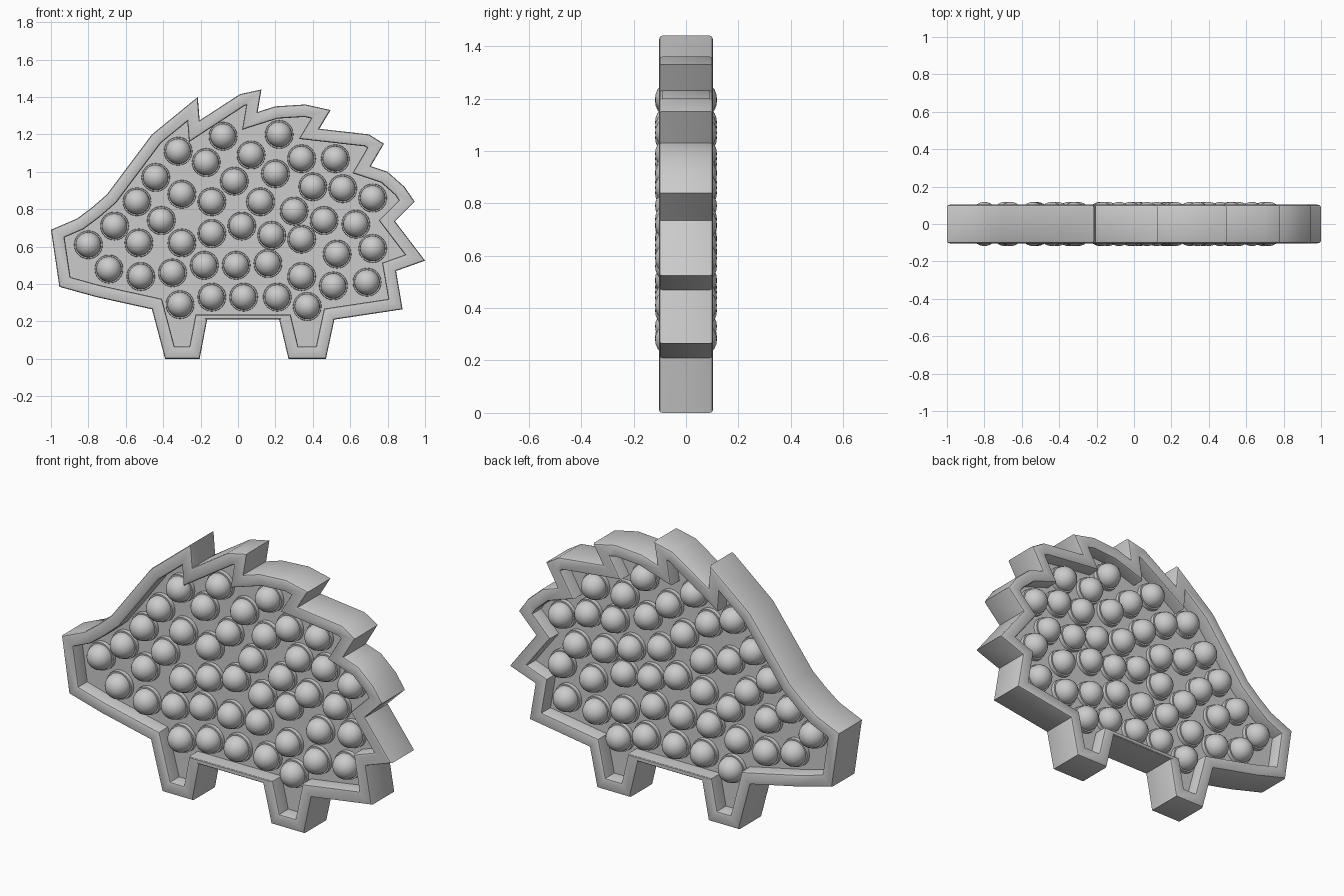
import bpy
import bmesh
import math
from mathutils import Matrix, Vector

cube = bpy.data.objects.get("Cube")
if cube:
    bpy.data.objects.remove(cube, do_unlink=True)

# Single matte grey
grey = bpy.data.materials.new("plain_grey")
grey.use_nodes = True
colour = (0.6, 0.6, 0.6, 1)
grey.diffuse_color = colour
grey.node_tree.nodes["Principled BSDF"].inputs["Base Color"].default_value = colour

# Silhouette in hundredths, clockwise seen from the front
SNOUT_AND_BACK = [(-100, 69), (-86, 75), (-78, 81), (-70, 88), (-46, 120)]
SPINES = [(-21.5, 140), (-20.5, 127.5), (1, 141.5), (12.5, 144), (10.5, 132),
          (20, 135), (36, 136), (49.5, 133), (43.5, 123), (70, 120), (78, 115),
          (71, 103), (80, 100), (89, 92), (94.5, 84), (84, 73.5), (100, 52.5),
          (84.5, 47), (88, 26.5)]
BACK_LEG = [(51.5, 21), (47, 0), (27, 0), (22, 21)]
FRONT_LEG = [(-16.5, 21), (-20.5, 0), (-39, 0), (-46, 26.5)]
JAW = [(-75.5, 33), (-95.5, 38.5)]
OUTLINE = [Vector(p) / 100 for p in
           SNOUT_AND_BACK + SPINES + BACK_LEG + FRONT_LEG + JAW]
BELLY_EDGE = len(SNOUT_AND_BACK + SPINES + BACK_LEG) - 1

# Bubble centres in hundredths
BUBBLES = [(-80, 61), (-66, 71), (-54, 84), (-44, 97), (-32, 111), (-8, 119),
           (22, 120), (-17, 105), (7, 109), (34, 107), (52, 107), (-30, 88),
           (-2, 95), (20, 99), (40, 92), (56, 91), (72, 86), (-41, 74),
           (-14, 84), (12, 84), (30, 79), (46, 74), (63, 72), (-53, 62),
           (-30, 62), (-14, 67), (2, 71), (18, 66), (34, 64), (53, 56),
           (72, 59), (-69, 48), (-52, 44), (-35, 46), (-18, 50), (-1, 50),
           (16, 51), (34, 44), (51, 39), (69, 41), (-31, 29), (-14, 33),
           (3, 33), (21, 33), (37, 28)]

HALF = 0.103      # half thickness of the rim
RIM = 0.066       # rim width
ROUND = 0.012     # rounding of the rim edges
FLOOR = 0.025     # half thickness of the inner panel


def make_object(name, mesh):
    obj = bpy.data.objects.new(name, mesh)
    bpy.context.collection.objects.link(obj)
    return obj


def finish(bm, name):
    """Turn a bmesh into a smooth shaded grey object with sharp corners."""
    bmesh.ops.recalc_face_normals(bm, faces=bm.faces)
    limit = math.radians(32)
    for face in bm.faces:
        face.smooth = True
    for edge in bm.edges:
        edge.smooth = edge.calc_face_angle(0) < limit
    mesh = bpy.data.meshes.new(name)
    bm.to_mesh(mesh)
    bm.free()
    mesh.materials.append(grey)
    return make_object(name, mesh)


def inset(points, distance):
    """Mitred inset of the outline; the rim is slimmer along the belly."""
    count = len(points)
    normals, offsets = [], []
    for i, p in enumerate(points):
        along = (points[(i + 1) % count] - p).normalized()
        normal = Vector((along.y, -along.x))
        width = distance * (0.4 if i == BELLY_EDGE else 1)
        normals.append(normal)
        offsets.append(normal.dot(p) + width)
    result = []
    for i in range(count):
        a, b = normals[i - 1], normals[i]
        det = a.x * b.y - a.y * b.x
        x = (offsets[i - 1] * b.y - offsets[i] * a.y) / det
        z = (a.x * offsets[i] - b.x * offsets[i - 1]) / det
        result.append((x, z))
    return result


# Rim cross-section from the outer wall to the floor, as (inset, height)
soft = ROUND * (1 - math.sqrt(0.5))
section = [(0, HALF - ROUND), (soft, HALF - soft), (ROUND, HALF),
           (RIM - ROUND, HALF), (RIM - soft, HALF - soft),
           (RIM, HALF - ROUND), (RIM, FLOOR)]

# Body: rim and recessed panel, mirrored front to back
bm = bmesh.new()
rings = [(d, -h) for d, h in reversed(section)] + section
loops = [[bm.verts.new((x, y, z)) for x, z in inset(OUTLINE, d)]
         for d, y in rings]
for low, high in zip(loops, loops[1:]):
    for i in range(len(low)):
        bm.faces.new((low[i - 1], low[i], high[i], high[i - 1]))
bm.faces.new(loops[0])
bm.faces.new(loops[-1])
finish(bm, "hedgehog_body")

# Bubble: a ball on a round collar, on both the front and the back
bm = bmesh.new()
for side in (-1, 1):
    turn = Matrix.Rotation(-side * math.pi / 2, 4, "X")
    ball_place = Matrix.Translation((0, side * 0.05, 0)) @ turn
    collar_place = Matrix.Translation((0, side * (FLOOR + 0.005), 0)) @ turn
    bmesh.ops.create_uvsphere(bm, u_segments=24, v_segments=12,
                              radius=0.068, matrix=ball_place)
    bmesh.ops.create_cone(bm, cap_ends=True, segments=24, radius1=0.077,
                          radius2=0.075, depth=0.03, matrix=collar_place)
first = finish(bm, "bubble")

# The other bubbles share the first one's mesh
bubbles = [first] + [make_object("bubble", first.data) for _ in BUBBLES[1:]]
for bubble, (x, z) in zip(bubbles, BUBBLES):
    bubble.location = (x / 100, 0, z / 100)
